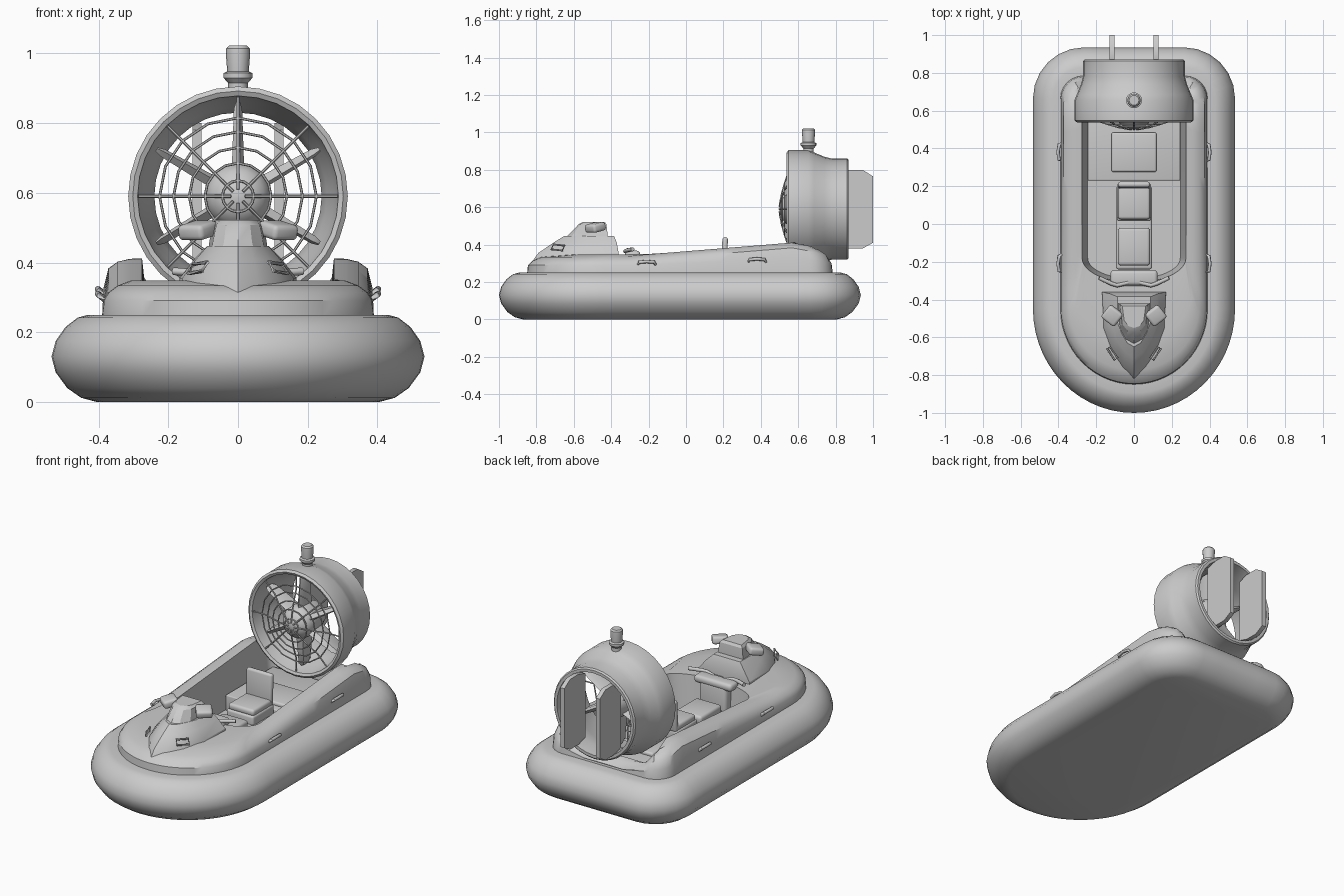
import bpy, bmesh
from math import sin, cos, pi, radians
from mathutils import Vector, Matrix

if "Cube" in bpy.data.objects:
    bpy.data.objects.remove(bpy.data.objects["Cube"])

def finish(name, bm, angle=35):
    bmesh.ops.recalc_face_normals(bm, faces=bm.faces)
    me = bpy.data.meshes.new(name)
    bm.to_mesh(me)
    bm.free()
    o = bpy.data.objects.new(name, me)
    bpy.context.collection.objects.link(o)
    bpy.ops.object.select_all(action='DESELECT')
    o.select_set(True)
    bpy.context.view_layer.objects.active = o
    bpy.ops.object.shade_smooth_by_angle(angle=radians(angle))
    return o

def loft(name, loops, caps=(True, True), closed=False, angle=35):
    bm = bmesh.new()
    R = [[bm.verts.new(p) for p in lp] for lp in loops]
    n = len(R[0])
    pairs = list(zip(R, R[1:])) + ([(R[-1], R[0])] if closed else [])
    for a, b in pairs:
        for i in range(n):
            j = (i + 1) % n
            bm.faces.new((a[i], a[j], b[j], b[i]))
    if caps[0]: bm.faces.new(R[0])
    if caps[1]: bm.faces.new(R[-1])
    return finish(name, bm, angle)

def box(name, loc, size, bevel=0.01, rot=None, taper=1.0):
    bm = bmesh.new()
    bmesh.ops.create_cube(bm, size=1)
    for v in bm.verts:
        k = taper if v.co.z > 0 else 1
        v.co = Vector((v.co.x * size[0] * k, v.co.y * size[1] * k, v.co.z * size[2]))
    if bevel:
        bmesh.ops.bevel(bm, geom=bm.edges[:], offset=bevel, segments=3, profile=0.5, affect='EDGES')
    m = Matrix.Translation(loc)
    if rot:
        for ax, a in zip('ZYX', reversed(rot)):
            m = m @ Matrix.Rotation(a, 4, ax)
    bm.transform(m)
    return finish(name, bm)

def tube(name, pts, r, sides=8, closed=False):
    pts = [Vector(p) for p in pts]
    n, loops = len(pts), []
    for i, p in enumerate(pts):
        a = pts[i - 1] if (i or closed) else p
        b = pts[(i + 1) % n] if (i < n - 1 or closed) else p
        t = (b - a).normalized()
        ref = Vector((0, 1, 0)) if abs(t.y) < 0.8 else Vector((0, 0, 1))
        u = t.cross(ref).normalized()
        v = t.cross(u)
        loops.append([p + r * (cos(k * 2 * pi / sides) * u + sin(k * 2 * pi / sides) * v) for k in range(sides)])
    return loft(name, loops, (not closed, not closed), closed, 50)

def lathe(name, prof, center, axis, segs=32, closed=False):
    def pt(r, h, a):
        if axis == 'Y':
            return (center[0] + r * cos(a), h, center[2] + r * sin(a))
        return (center[0] + r * cos(a), center[1] + r * sin(a), h)
    loops = [[pt(r, h, 2 * pi * i / segs) for i in range(segs)] for r, h in prof]
    return loft(name, loops, (not closed, not closed), closed)

def outline(w, yf, yb, yc, r, zf):
    """Plan loop: elliptical bow, straight sides, rounded stern corners."""
    h = [(w * sin(a), yc - (yc - yf) * cos(a)) for a in (pi / 2 * i / 14 for i in range(15))]
    h += [(w, yc + (yb - r - yc) * i / 14) for i in range(1, 15)]
    h += [(w - r + r * cos(a), yb - r + r * sin(a)) for a in (pi / 2 * i / 6 for i in range(1, 7))]
    h += [((w - r) * 0.5, yb), (0, yb)]
    full = h + [(-x, y) for x, y in h[-2:0:-1]]
    return [(x, y, zf(x, y) if callable(zf) else zf) for x, y in full]

# Inflated skirt
prof = [(.13, 0), (.085, .012), (.045, .04), (.012, .085), (0, .13), (.012, .175), (.04, .215), (.075, .242), (.105, .25), (.17, .25)]
loft('skirt', [outline(.535 - d, -1 + d, .935 - d, -.45, .27 - d, z) for d, z in prof], (True, False))

# Hull with open cockpit, sides rising to the stern
def crest(x, y):
    t = min(max((y + .28) / .86, 0), 1)
    z = .342 + .07 * t
    if y > .58:
        z -= .04 * min((y - .58) / .17, 1)
        z -= .09 * min(1, max(0, (.30 - abs(x)) / .08)) * min(1, (y - .58) / .08)
    return z
hull = [outline(.39, -.85, .785, -.45, .12, .24),
        outline(.386, -.845, .78, -.45, .12, lambda x, y: .24 + (crest(x, y) - .24) * .5),
        outline(.372, -.82, .765, -.45, .12, lambda x, y: crest(x, y) - .028),
        outline(.345, -.775, .735, -.43, .1, lambda x, y: crest(x, y) - .008),
        outline(.31, -.62, .715, -.35, .08, lambda x, y: crest(x, y) + .006 * (y < -.35)),
        outline(.275, -.31, .70, -.18, .06, crest),
        outline(.245, -.29, .69, -.18, .05, .13)]
loft('hull', hull, (False, True))

# Pointed bow cowl and the scoop on it
def sym(half, z):
    full = half + [(-x, y) for x, y in half[:0:-1]]
    return [(x, y, z) for x, y in full]
loft('bow_cowl', [
    sym([(0, -.83), (.06, -.78), (.12, -.69), (.165, -.56), (.172, -.36)], .30),
    sym([(0, -.79), (.055, -.75), (.115, -.67), (.16, -.55), (.168, -.36)], .355),
    sym([(0, -.71), (.045, -.68), (.09, -.62), (.12, -.53), (.125, -.37)], .41),
    sym([(0, -.65), (.035, -.63), (.065, -.58), (.088, -.52), (.088, -.385)], .447)], angle=28)
loft('cowl_scoop', [
    sym([(0, -.64), (.045, -.615), (.075, -.56), (.085, -.42)], .44),
    sym([(0, -.62), (.04, -.60), (.072, -.55), (.082, -.42)], .46),
    sym([(0, -.575), (.035, -.565), (.062, -.53), (.074, -.425)], .508),
    sym([(0, -.55), (.03, -.54), (.052, -.51), (.062, -.435)], .522)], angle=28)

for s in (-1, 1):
    # Headlights, cowl vents and handlebar grips
    box('headlight', (s * .115, -.485, .492), (.09, .085, .045), .014, (radians(12), 0, s * radians(38)))
    c = Vector((s * .115, -.685, .385))
    u = Vector((s * .5, .75, -.08)).normalized()
    v = Vector((-s * .45, .35, .8)).normalized()
    tube('cowl_vent', [c + u * a * .036 + v * b * .016 for a, b in ((-1, -1), (1, -1), (1, 1), (-1, 1))], .006, 6, True)
    tube('handlebar', [(s * .03, -.31, .36), (s * .09, -.325, .365), (s * .12, -.315, .37), (s * .185, -.285, .375)], .011)
    # Grab handles along the hull
    for y, z in ((.38, .312), (-.21, .298)):
        tube('grab_handle', [(s * .375, y - .05, z - .01), (s * .397, y - .04, z + .008), (s * .402, y, z + .012),
                             (s * .397, y + .04, z + .008), (s * .375, y + .05, z - .01)], .009)
    # Rudders
    loop = [(.80, .40), (.865, .38), (.945, .38), (1.0, .41), (1.0, .765), (.945, .80), (.865, .80), (.80, .78)]
    loft('rudder', [[(s * .117 + dx, y, z) for y, z in loop] for dx in (-.013, .013)])

# Steering column
box('steering_column', (0, -.295, .235), (.18, .10, .22), .02)
box('dashboard', (0, -.285, .345), (.25, .08, .045), .018)

# Seats, rear deck and hatch
box('seat_base', (0, -.02, .165), (.19, .44, .09), .012)
box('front_cushion', (0, -.12, .23), (.17, .20, .05), .016)
box('rear_seat_base', (0, .115, .22), (.18, .20, .08), .012)
box('rear_cushion', (0, .115, .272), (.17, .18, .04), .015)
box('backrest', (0, .205, .345), (.17, .03, .19), .013, (radians(-3), 0, 0))
box('rear_deck', (0, .455, .165), (.49, .45, .11), .006)
box('deck_hatch', (0, .38, .225), (.24, .21, .03), .012)

# Fan duct
C = (0, 0, .59)
lathe('fan_duct', [(.288, .545), (.302, .538), (.315, .548), (.315, .655), (.303, .685), (.28, .74), (.27, .78),
                   (.27, .862), (.262, .87), (.245, .87), (.24, .78), (.255, .70), (.275, .64)], C, 'Y', 32, True)
# Fan hub
lathe('fan_hub', [(.005, .502), (.045, .508), (.075, .53), (.092, .56), (.095, .60), (.09, .68), (.07, .73), (.035, .752), (.005, .757)], C, 'Y', 20)
# Fan blades: long tapered vanes around the hub
for k in range(6):
    a = pi / 6 + k * pi / 3
    loops = []
    for r, ch, th in ((.07, .07, .018), (.16, .06, .015), (.25, .05, .012), (.27, .03, .006)):
        loops.append([(r * cos(a) - q * sin(a), .63 + p, .59 + r * sin(a) + q * cos(a))
                      for p, q in ((-ch, -th * .4), (-ch * .6, th), (ch * .6, th), (ch, .3 * th), (ch * .6, -th), (-ch * .6, -th))])
    loft('fan_blade', loops)
# Domed wire guard
def gy(r):
    return .498 + .05 * min(1, r / .2) ** 1.5
for r in (.045, .095, .14, .185, .225):
    tube('guard_ring', [(r * cos(i * pi / 8), gy(r), .59 + r * sin(i * pi / 8)) for i in range(16)], .004, 6, True)
for k in range(8):
    a = k * pi / 4
    tube('guard_spoke', [(r * cos(a), gy(r), .59 + r * sin(a)) for r in (.02, .08, .14, .2, .285)], .0045, 6)

# Beacon on the duct
lathe('beacon', [(.028, .88), (.028, .915), (.042, .93), (.042, .943), (.031, .948), (.035, 1.0), (.034, 1.014), (.026, 1.022)], (0, .655, 0), 'Z', 16)
